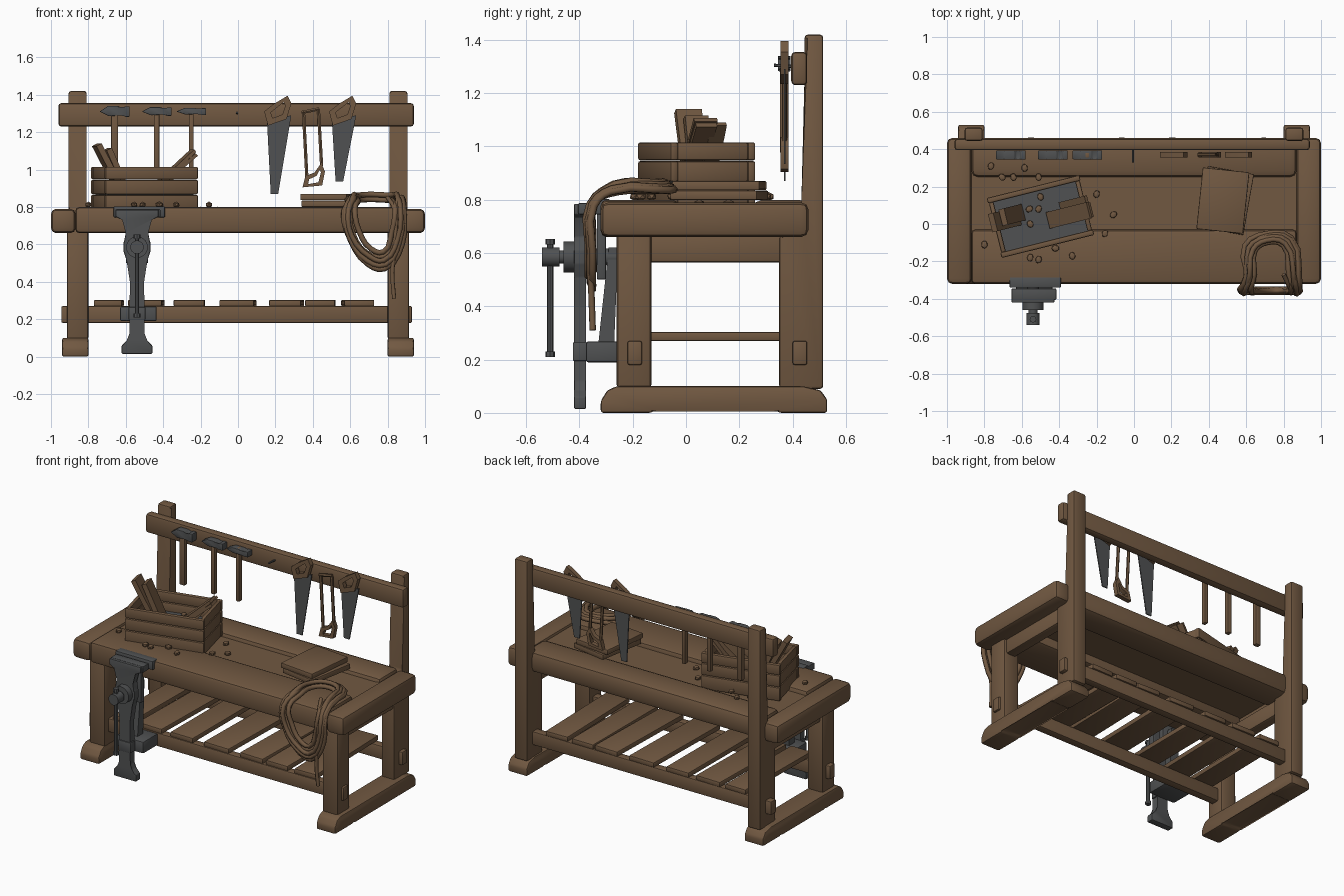
import bpy, bmesh, math, random
from mathutils import Matrix, Vector

if "Cube" in bpy.data.objects:
    bpy.data.objects.remove(bpy.data.objects["Cube"])

random.seed(4)


def material(name, col):
    m = bpy.data.materials.new(name)
    m.diffuse_color = (*col, 1)
    m.use_nodes = True
    m.node_tree.nodes["Principled BSDF"].inputs["Base Color"].default_value = m.diffuse_color
    return m


WOOD = material("brown wood", (0.165, 0.098, 0.053))
IRON = material("dark iron", (0.08, 0.083, 0.085))


def finish(name, bm, mat, bevel=0, xf=None, segs=2):
    if bevel:
        bmesh.ops.bevel(bm, geom=bm.edges[:], offset=bevel, segments=segs,
                        profile=0.5, affect='EDGES', clamp_overlap=True)
    bmesh.ops.recalc_face_normals(bm, faces=bm.faces[:])
    if xf is not None:
        bm.transform(xf)
    me = bpy.data.meshes.new(name)
    bm.to_mesh(me)
    bm.free()
    for p in me.polygons:
        p.use_smooth = True
    me.set_sharp_from_angle(angle=math.radians(38))
    me.materials.append(mat)
    ob = bpy.data.objects.new(name, me)
    bpy.context.collection.objects.link(ob)
    return ob


def box(name, x, y, z, mat=WOOD, bevel=0.0, xf=None):
    bm = bmesh.new()
    bmesh.ops.create_cube(bm, size=1)
    for v in bm.verts:
        v.co = ((x[0] + x[1]) / 2 + v.co.x * (x[1] - x[0]),
                (y[0] + y[1]) / 2 + v.co.y * (y[1] - y[0]),
                (z[0] + z[1]) / 2 + v.co.z * (z[1] - z[0]))
    return finish(name, bm, mat, bevel, xf)


def prism(name, pts, axis, a, b, mat=WOOD, bevel=0.0, hole=None):
    """Extrude an outline along x (points are y,z) or y (points are x,z)."""
    bm = bmesh.new()
    place = (lambda p, t: (t, p[0], p[1])) if axis == 'x' else (lambda p, t: (p[0], t, p[1]))
    n = len(pts)
    loops = [[bm.verts.new(place(p, t)) for p in ring]
             for ring in ([pts, hole] if hole else [pts]) for t in (a, b)]
    for k in range(0, len(loops), 2):
        for i in range(n):
            j = (i + 1) % n
            bm.faces.new((loops[k][i], loops[k][j], loops[k + 1][j], loops[k + 1][i]))
    for t in (0, 1):
        if hole:
            for i in range(n):
                j = (i + 1) % n
                bm.faces.new((loops[t][i], loops[t][j], loops[t + 2][j], loops[t + 2][i]))
        else:
            bm.faces.new(loops[t])
    return finish(name, bm, mat, bevel)


def rod(name, p, q, r, mat=WOOD, segs=10, r2=None):
    p, q = Vector(p), Vector(q)
    bm = bmesh.new()
    bmesh.ops.create_cone(bm, cap_ends=True, segments=segs, radius1=r,
                          radius2=r if r2 is None else r2, depth=(q - p).length)
    rot = Vector((0, 0, 1)).rotation_difference(q - p).to_matrix().to_4x4()
    return finish(name, bm, mat, 0, Matrix.Translation((p + q) / 2) @ rot)


def tube(name, pts, r, cyclic):
    cu = bpy.data.curves.new(name, 'CURVE')
    cu.dimensions = '3D'
    cu.bevel_depth, cu.bevel_resolution, cu.resolution_u = r, 1, 3
    cu.use_fill_caps = True
    sp = cu.splines.new('BEZIER')
    sp.bezier_points.add(len(pts) - 1)
    sp.use_cyclic_u = cyclic
    for bp, co in zip(sp.bezier_points, pts):
        bp.co = co
        bp.handle_left_type = bp.handle_right_type = 'AUTO'
    cu.materials.append(WOOD)
    ob = bpy.data.objects.new(name, cu)
    bpy.context.collection.objects.link(ob)


# --- bench frame: feet, legs, posts, end caps, side aprons on both sides
foot = [(-.32, 0), (-.13, 0), (-.11, .015), (.33, .015), (.35, 0), (.53, 0),
        (.53, .05), (.505, .085), (.44, .1), (-.26, .1), (-.295, .085), (-.32, .045)]
post = [(.35, .09), (.515, .09), (.515, 1.42), (.445, 1.42), (.445, .79), (.35, .66)]
for s, side in ((-1, "left"), (1, "right")):
    def X(a, b):
        return sorted((s * a, s * b))
    prism(side + "_foot", foot, 'x', *X(.80, .94), bevel=.01)
    box(side + "_front_leg", X(.80, .915), (-.26, -.13), (.09, .68), bevel=.015)
    prism(side + "_back_post", post, 'x', *X(.81, .905), bevel=.012)
    box(side + "_end_cap", X(.868, 1.0), (-.32, .46), (.66, .79), bevel=.028)
    box(side + "_apron", X(.825, .895), (-.15, .37), (.565, .67), bevel=.01)

# --- table top: front beam, sunken tray, back beam
box("front_beam", (-.87, .87), (-.32, -.03), (.66, .80), bevel=.022)
box("tray_board", (-.87, .87), (-.05, .27), (.72, .77))
box("back_beam", (-.87, .87), (.25, .46), (.66, .80), bevel=.035)

# --- lower shelf: stretchers and slats
box("front_stretcher", (-.945, .93), (-.22, -.165), (.18, .27), bevel=.008)
box("back_stretcher", (-.945, .93), (.40, .455), (.18, .27), bevel=.008)
for c, w in ((-.69, .15), (-.49, .18), (-.26, .165), (0, .185), (.26, .17), (.44, .16), (.64, .16)):
    tilt = Matrix.Translation((c, .12, 0)) @ Matrix.Rotation(random.uniform(-.03, .03), 4, 'Z')
    box("shelf_slat", (-w / 2, w / 2), (-.34, .34), (.27, .303), bevel=.006, xf=tilt)

# --- tool rail with a nail
box("tool_rail", (-.96, .94), (.395, .455), (1.23, 1.355), bevel=.015)
rod("nail", (-.005, .41, 1.30), (-.005, .33, 1.305), .006, IRON, 6)

# --- hammers
for x, k, hw in ((-.66, 1.0, .019), (-.435, .8, .015), (-.25, .65, .013)):
    head = [(-.08, .0), (-.035, .03 * k), (.02, .03 * k), (.03, .02 * k), (.05, .02 * k), (.055, .028 * k),
            (.08, .028 * k), (.08, -.028 * k), (.055, -.028 * k), (.05, -.02 * k), (.03, -.02 * k), (-.03, -.025 * k)]
    prism("hammer_head", [(x + a, 1.31 + b) for a, b in head], 'y', .345, .393, IRON, .004)
    box("hammer_handle", (x - hw, x + hw), (.352, .385), (.975, 1.33), bevel=.006)

# --- hand saws
grip = [(0, 1.31), (.05, 1.35), (.125, 1.395), (.145, 1.355), (.12, 1.27), (.02, 1.235)]
grip_hole = [(.035, 1.305), (.06, 1.325), (.105, 1.36), (.113, 1.34), (.098, 1.295), (.045, 1.275)]
for x, tip in ((.14, .87), (.487, .935)):
    prism("saw_grip", [(x + a, b) for a, b in grip], 'y', .355, .385,
          hole=[(x + a, b) for a, b in grip_hole])
    prism("saw_blade", [(x + .015, 1.26), (x + .145, 1.29), (x + .075, tip), (x + .035, tip)],
          'y', .367, .374, IRON)

# --- bow saw
prism("bow_saw_grip", [(.345, .905), (.45, .915), (.465, .99), (.445, 1.035), (.41, .985), (.36, .965)], 'y',
      .355, .385, hole=[(.375, .922), (.43, .932), (.443, .985), (.438, 1.0), (.42, .967), (.38, .948)])
for a, b in (((.35, 1.31), (.368, .96)), ((.43, 1.32), (.447, 1.02)), ((.34, 1.305), (.435, 1.325))):
    rod("bow_saw_frame", (a[0], .37, a[1]), (b[0], .37, b[1]), .010, WOOD, 6)

# --- open toolbox, turned on the bench
T = Matrix.Translation((-.5, .04, 0)) @ Matrix.Rotation(math.radians(14), 4, 'Z')
for z0, z1 in ((.775, .865), (.868, .945), (.948, 1.015)):
    for s in (-1, 1):
        box("toolbox_side", (-.255, .255), sorted((s * .135, s * .165)), (z0, z1), bevel=.008, xf=T)
        box("toolbox_end", sorted((s * .225, s * .25)), (-.137, .137), (z0, z1), bevel=.008, xf=T)
box("toolbox_floor", (-.235, .235), (-.14, .14), (.86, .89), IRON, xf=T)
for x, y, ang, length, w in ((-.185, .03, -28, .30, .10), (-.145, .045, -24, .24, .09),
                             (.15, -.03, 48, .30, .09), (.175, -.03, 50, .25, .08), (.19, .02, 40, .22, .06)):
    xf = T @ Matrix.Translation((x, y, 1.0)) @ Matrix.Rotation(math.radians(ang), 4, 'Y')
    h = .016 if x < 0 else .009
    box("loose_plank", (-h, h), (-w / 2, w / 2), (-length / 2, length / 2), xf=xf)

# --- stacked boards on the bench
for z0, ang, dx in ((.80, -10, .015), (.836, -6, 0)):
    xf = Matrix.Translation((.475 + dx, .125, 0)) @ Matrix.Rotation(math.radians(ang), 4, 'Z')
    box("stacked_board", (-.125, .125), (-.165, .165), (z0, z0 + .034), bevel=.005, xf=xf)

# --- scattered nuts, on the bench and inside the toolbox
spots = [(-.80, -.11), (-.555, -.18), (-.51, -.19), (-.42, -.13), (-.33, -.17), (-.155, -.05),
         (-.11, .05), (-.20, .16), (-.705, .25), (-.645, .25), (-.585, .30), (-.51, .25), (-.765, .31)]
inside = [(-.50, .145), (-.56, .08), (-.51, .08), (-.555, 0)]
for i, (x, y) in enumerate(spots + inside):
    z = .90 if i >= len(spots) else (.785 if -.03 < y < .25 else .812)
    bm = bmesh.new()
    bmesh.ops.create_icosphere(bm, subdivisions=1, radius=.021)
    turn = Matrix.Rotation(random.uniform(0, 6), 4, 'Z') @ Matrix.Diagonal((1.1, .9, .8, 1))
    finish("nut", bm, WOOD, xf=Matrix.Translation((x, y, z)) @ turn)

# --- rope coil draped over the front edge, with a loose tail
coil = [(-.13, -.29, .83), (-.12, -.12, .835), (-.02, -.06, .84), (.10, -.08, .835), (.145, -.28, .83),
        (.155, -.345, .78), (.14, -.35, .62), (.06, -.35, .50), (-.04, -.35, .52), (-.13, -.35, .64),
        (-.155, -.345, .78)]
for i in range(5):
    k = 1.06 - .085 * i
    tube("rope_loop", [(.73 + x * k + random.uniform(-.012, .012),
                        y - .008 * (i % 3) if y < -.3 else -.20 + (y + .20) * k,
                        (.80 + (z - .80) * (1.1 - .075 * i) if z < .8 else z + .009 * (i % 4)))
                       for x, y, z in coil], .015, True)
tube("rope_tail", [(.80, -.27, .85), (.835, -.345, .79), (.84, -.36, .6), (.825, -.355, .45), (.835, -.35, .31)],
     .012, False)

# --- leg vise: moving jaw, fixed jaw, brace, bracket, screw and bar
VX = -.54
half = [(.115, .785), (.115, .745), (.075, .735), (.055, .66), (.072, .61), (.072, .56), (.05, .51),
        (.038, .40), (.036, .12), (.05, .085), (.082, .06), (.082, .015)]
outline = [(VX + w, z) for w, z in half] + [(VX - w, z) for w, z in reversed(half)]
prism("vise_jaw", outline, 'y', -.42, -.375, IRON, .005)
box("vise_jaw_lip", (-.655, -.415), (-.405, -.345), (.745, .788), IRON, .006)
box("vise_fixed_jaw", (-.665, -.39), (-.34, -.285), (.745, .803), IRON, .006)
box("vise_back_plate", (-.60, -.48), (-.335, -.30), (.50, .75), IRON, .006)
prism("vise_brace", [(-.33, .25), (-.27, .25), (-.255, .62), (-.29, .62)], 'x', -.57, -.51, IRON)
box("vise_bracket", (-.63, -.435), (-.375, -.22), (.19, .268), IRON, .008)
box("vise_bracket_front", (-.585, -.495), (-.425, -.37), (.195, .265), IRON, .005)
for y0, y1, r in ((-.54, -.475, .036), (-.48, -.44, .025), (-.46, -.40, .058), (-.43, -.26, .032)):
    rod("vise_screw", (VX, y0, .585), (VX, y1, .585), r, IRON, 14)
rod("vise_bar", (VX, -.51, .215), (VX, -.51, .645), .012, IRON, 8)
for z in (.21, .632):
    rod("vise_bar_knob", (VX, -.51, z), (VX, -.51, z + .02), .018, IRON, 8)
